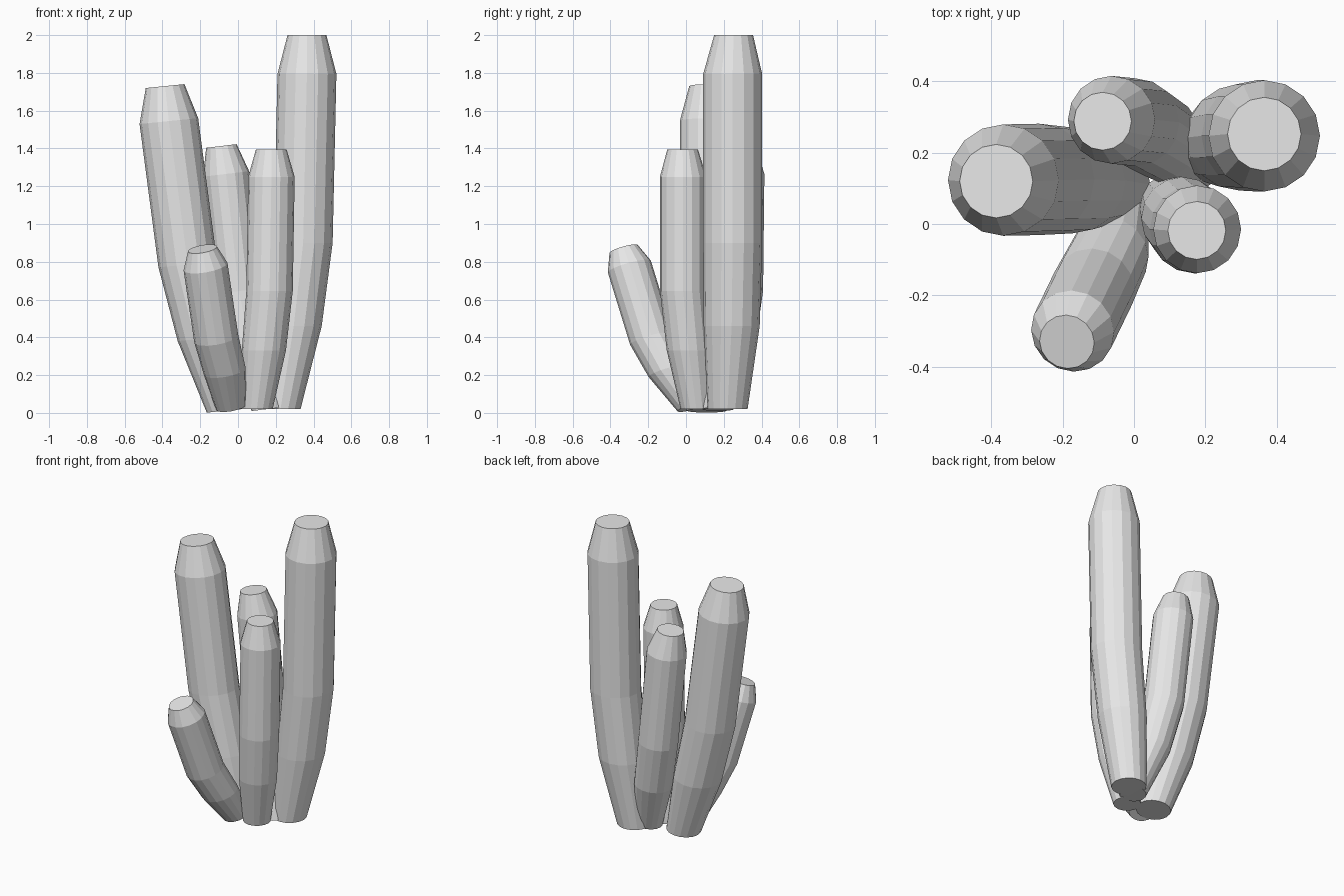
import bpy, bmesh, math
from mathutils import Vector

cube = bpy.data.objects.get("Cube")
if cube:
    bpy.data.objects.remove(cube, do_unlink=True)

SIDES = 16
grey = bpy.data.materials.new("pale_grey")
grey.use_nodes = True
COLOUR = (0.8, 0.8, 0.8, 1)
grey.diffuse_color = COLOUR
grey.node_tree.nodes["Principled BSDF"].inputs["Base Color"].default_value = COLOUR


def stalk(name, radius, lean, centres):
    """Loft parallel tapered rings through the centres and cap both ends."""
    tilt = Vector((0, 0, 1)).rotation_difference(Vector((*lean, 1)))
    profile = [0.68, 0.95, 1, 1, 0.66]
    bm = bmesh.new()
    rings = []
    for centre, factor in zip(centres, profile):
        ring = []
        for i in range(SIDES):
            a = math.tau * i / SIDES
            offset = Vector((math.cos(a), math.sin(a), 0)) * radius * factor
            ring.append(bm.verts.new(Vector(centre) + tilt @ offset))
        rings.append(ring)
    for low, high in zip(rings, rings[1:]):
        for i in range(SIDES):
            j = (i + 1) % SIDES
            bm.faces.new((low[i], low[j], high[j], high[i]))
    bm.faces.new(rings[0][::-1])
    bm.faces.new(rings[-1])
    mesh = bpy.data.meshes.new(name)
    bm.to_mesh(mesh)
    bm.free()
    mesh.materials.append(grey)
    obj = bpy.data.objects.new(name, mesh)
    bpy.context.collection.objects.link(obj)


# Each stalk: radius, lean, then ring centres from base to tip
stalk("tallest_stalk", 0.156, (0, 0),
      [(.225, .22, .02), (.295, .242, .46), (.345, .247, .9), (.365, .247, 1.795), (.365, .252, 2)])
stalk("right_stalk", 0.156, (-.1, 0),
      [(-.06, .11, .012), (-.172, .122, .395), (-.266, .125, .786), (-.366, .123, 1.545), (-.386, .12, 1.73)])
stalk("back_stalk", 0.123, (-.12, 0),
      [(.155, .17, .02), (.07, .245, .33), (.005, .285, .645), (-.063, .292, 1.265), (-.088, .288, 1.413)])
stalk("front_left_stalk", 0.123, (0, 0),
      [(.1, .055, .02), (.137, .015, .33), (.167, -.015, .645), (.177, -.015, 1.25), (.176, -.018, 1.395)])
stalk("short_front_stalk", 0.118, (-.18, -.28),
      [(-.037, .032, .03), (-.07, -.09, .22), (-.115, -.182, .392), (-.172, -.3, .775), (-.188, -.33, .868)])
